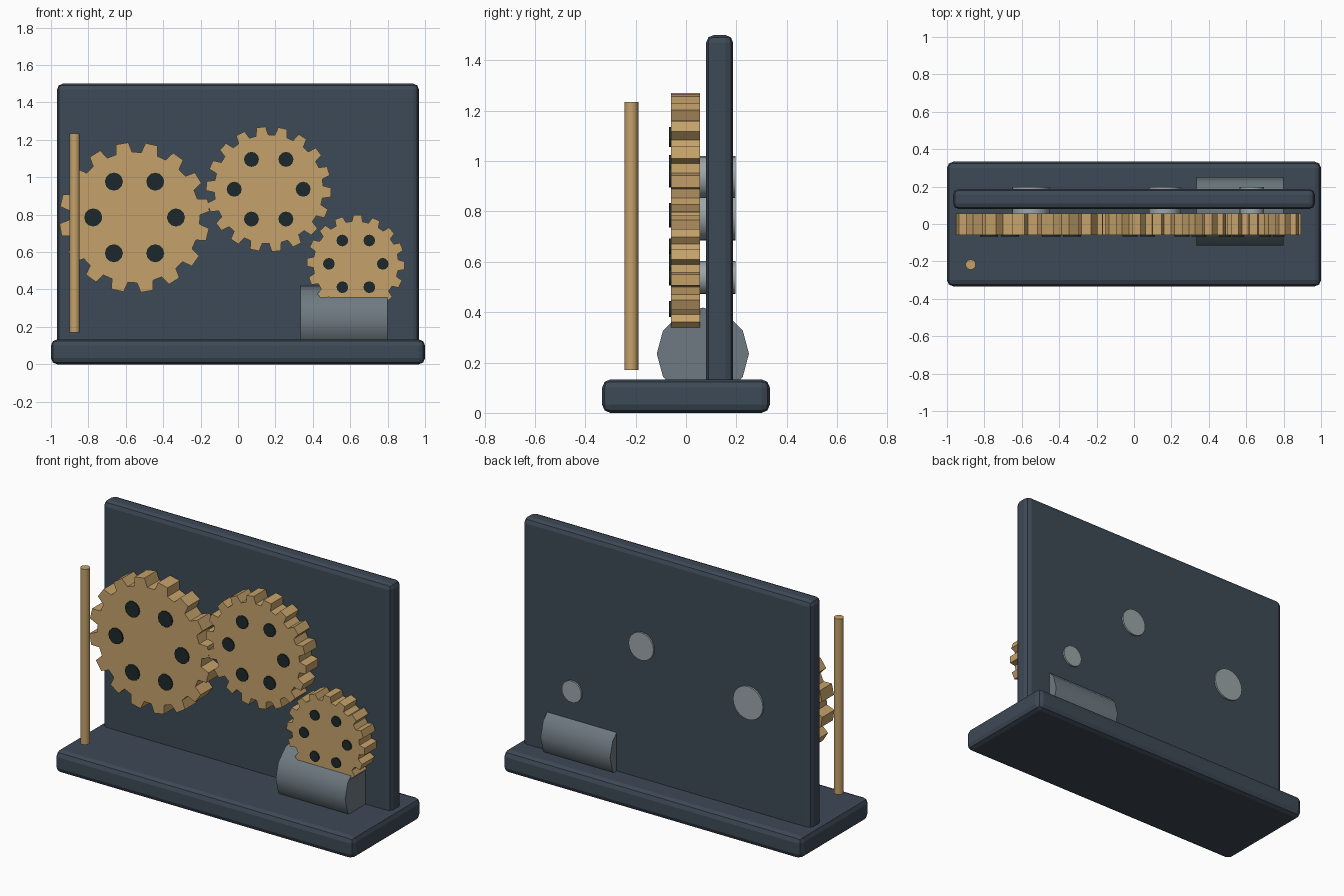
import bpy, bmesh
from math import sin, cos, pi, radians

cube = bpy.data.objects.get("Cube")
if cube:
    bpy.data.objects.remove(cube, do_unlink=True)


def material(name, rgb):
    m = bpy.data.materials.new(name)
    m.use_nodes = True
    m.diffuse_color = (*rgb, 1)
    m.node_tree.nodes["Principled BSDF"].inputs["Base Color"].default_value = (*rgb, 1)
    return m


slate = material("slate blue", (0.048, 0.067, 0.093))
wood = material("tan wood", (0.56, 0.36, 0.145))
steel = material("light steel", (0.33, 0.38, 0.4))
casing = material("grey casing", (0.155, 0.195, 0.22))
dark = material("dark hole", (0.012, 0.022, 0.025))


def smooth(ob, angle):
    bpy.ops.object.select_all(action="DESELECT")
    ob.select_set(True)
    bpy.context.view_layer.objects.active = ob
    bpy.ops.object.shade_smooth_by_angle(angle=radians(angle))


def block(name, lo, hi, bevel, mat):
    centre = [(a + b) / 2 for a, b in zip(lo, hi)]
    bpy.ops.mesh.primitive_cube_add(size=1, location=centre)
    ob = bpy.context.object
    ob.name = name
    ob.scale = [b - a for a, b in zip(lo, hi)]
    bpy.ops.object.transform_apply(location=False, rotation=False, scale=True)
    mod = ob.modifiers.new("Rounded edges", "BEVEL")
    mod.width = bevel
    mod.segments = 2
    ob.data.materials.append(mat)
    return ob


def cylinder(name, centre, radius, length, axis, sides, mat):
    turn = {"x": (0, pi / 2, 0), "y": (pi / 2, 0, 0), "z": (0, 0, 0)}[axis]
    bpy.ops.mesh.primitive_cylinder_add(vertices=sides, radius=radius, depth=length,
                                        location=centre, rotation=turn)
    ob = bpy.context.object
    ob.name = name
    ob.data.materials.append(mat)
    smooth(ob, 50)
    return ob


def gear(name, x, z, radius, teeth, phase):
    # Toothed outline pushed back into a solid wheel
    front, back, root = -0.06, 0.056, radius * 0.87
    pitch = 2 * pi / teeth
    bm = bmesh.new()
    outline = []
    for i in range(teeth):
        mid = radians(phase) + i * pitch
        for offset, r in ((-0.32, root), (-0.21, radius), (0.21, radius), (0.32, root)):
            a = mid + offset * pitch
            outline.append(bm.verts.new((r * cos(a), front, r * sin(a))))
    face = bm.faces.new(outline)
    result = bmesh.ops.extrude_face_region(bm, geom=[face], use_keep_orig=True)
    moved = [v for v in result["geom"] if isinstance(v, bmesh.types.BMVert)]
    bmesh.ops.translate(bm, vec=(0, back - front, 0), verts=moved)
    bmesh.ops.recalc_face_normals(bm, faces=bm.faces)
    mesh = bpy.data.meshes.new(name)
    bm.to_mesh(mesh)
    bm.free()
    mesh.materials.append(wood)
    ob = bpy.data.objects.new(name, mesh)
    ob.location = (x, 0, z)
    bpy.context.collection.objects.link(ob)

    # Ring of six dark holes and the axle through the panel
    for i in range(6):
        a = i * pi / 3
        spot = (x + 0.55 * radius * cos(a), front - 0.003, z + 0.55 * radius * sin(a))
        cylinder(f"{name}_hole_{i + 1}", spot, 0.12 * radius, 0.008, "y", 12, dark)
    cylinder(f"{name}_axle", (x, 0.11, z), 0.25 * radius, 0.174, "y", 20, steel)


# Stand
block("base", (-1, -0.333, 0), (1, 0.333, 0.133), 0.033, slate)
block("back_panel", (-0.967, 0.08, 0.08), (0.967, 0.187, 1.5), 0.03, slate)

# Gear train
gear("large_gear", -0.553, 0.785, 0.402, 16, 9.4)
gear("middle_gear", 0.164, 0.936, 0.335, 18, 17)
gear("small_gear", 0.63, 0.537, 0.262, 16, 88)

# Motor and upright rod
cylinder("motor", (0.567, 0.067, 0.235), 0.183, 0.466, "x", 12, casing)
cylinder("rod", (-0.873, -0.217, 0.702), 0.028, 1.063, "z", 10, wood)
